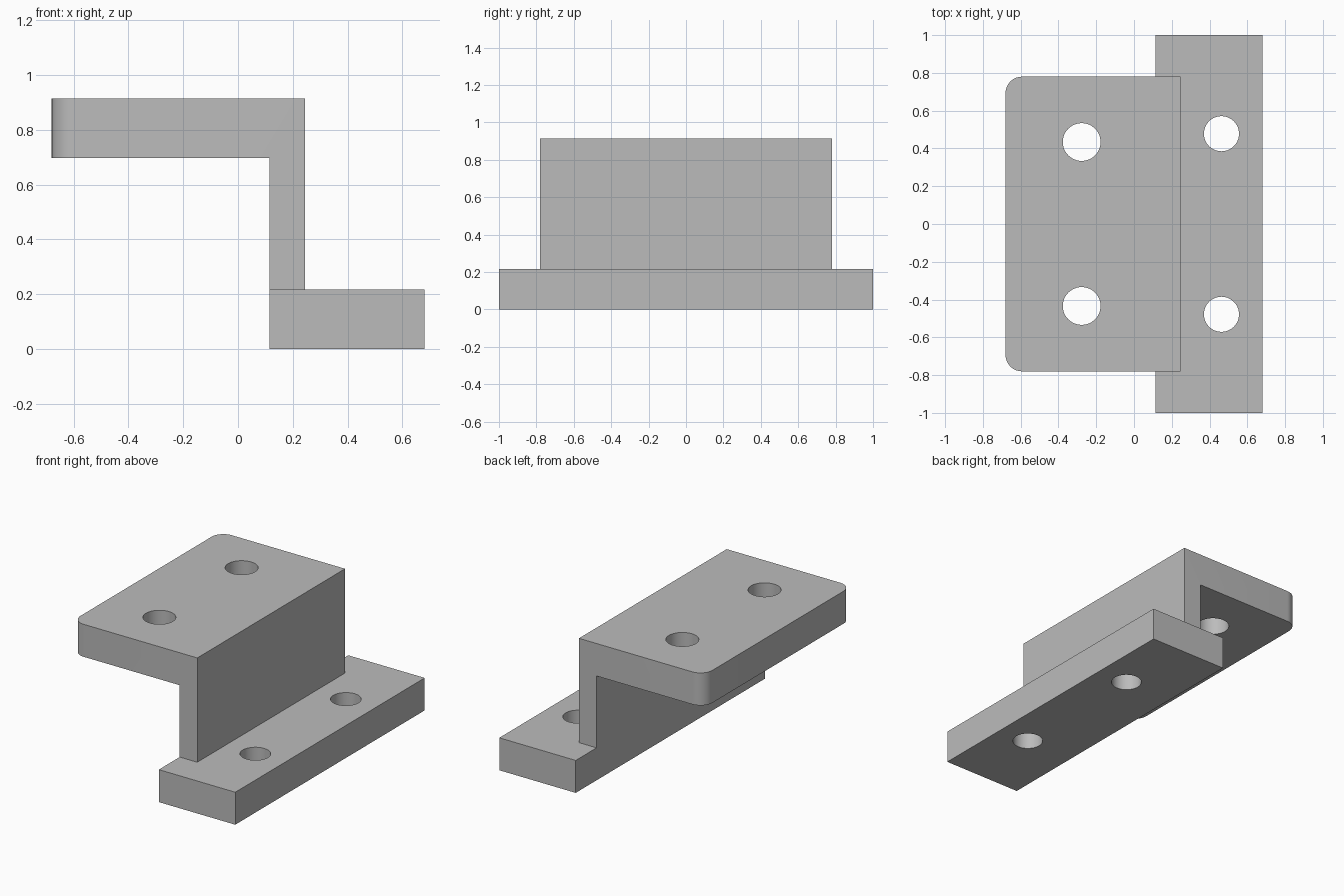
import bpy, bmesh
from math import radians

default = bpy.data.objects.get("Cube")
if default:
    bpy.data.objects.remove(default, do_unlink=True)

grey = bpy.data.materials.new("plain grey")
grey.use_nodes = True
grey.diffuse_color = (0.5, 0.5, 0.5, 1)
grey.node_tree.nodes["Principled BSDF"].inputs["Base Color"].default_value = (0.5, 0.5, 0.5, 1)

LEFT, RIGHT = -0.68, 0.68       # overall ends
WEB_IN, WEB_OUT = 0.115, 0.245  # faces of the upright wall
BASE_TOP, PLATE_BOTTOM, PLATE_TOP = 0.217, 0.697, 0.914


def extrude_profile(name, profile, half_width, corner_radius=0):
    """Extrude an x-z profile along y, rounding the vertical edges at the far end."""
    bm = bmesh.new()
    face = bm.faces.new([bm.verts.new((x, -half_width, z)) for x, z in profile])
    new = bmesh.ops.extrude_face_region(bm, geom=[face])["geom"]
    moved = [v for v in new if isinstance(v, bmesh.types.BMVert)]
    bmesh.ops.translate(bm, verts=moved, vec=(0, 2 * half_width, 0))
    if corner_radius:
        corners = [e for e in bm.edges
                   if all(abs(v.co.x - LEFT) < 1e-4 for v in e.verts)
                   and abs(e.verts[0].co.z - e.verts[1].co.z) > 0.01]
        bmesh.ops.bevel(bm, geom=corners, offset=corner_radius, segments=10,
                        profile=0.5, affect='EDGES')
    bmesh.ops.recalc_face_normals(bm, faces=bm.faces)
    mesh = bpy.data.meshes.new(name)
    bm.to_mesh(mesh)
    bm.free()
    mesh.materials.append(grey)
    obj = bpy.data.objects.new(name, mesh)
    bpy.context.collection.objects.link(obj)
    return obj


def drill_pair(obj, x, y, z, radius):
    """Drill two mirrored vertical holes, then smooth the curved walls."""
    for side in (-1, 1):
        bpy.ops.mesh.primitive_cylinder_add(vertices=48, radius=radius, depth=0.5,
                                            location=(x, side * y, z))
        cutter = bpy.context.object
        cutter.name = "hole_cutter"
        cutter.hide_render = True
        cutter.data.materials.append(grey)
        mod = obj.modifiers.new("hole", 'BOOLEAN')
        mod.operation = 'DIFFERENCE'
        mod.solver = 'EXACT'
        mod.object = cutter
        bpy.ops.object.select_all(action='DESELECT')
        obj.select_set(True)
        bpy.context.view_layer.objects.active = obj
        bpy.ops.object.modifier_apply(modifier=mod.name)
        bpy.data.objects.remove(cutter, do_unlink=True)
    bpy.ops.object.shade_smooth_by_angle(angle=radians(30))


# Base bar
base = extrude_profile("base_bar", [(WEB_IN, 0), (RIGHT, 0),
                                    (RIGHT, BASE_TOP), (WEB_IN, BASE_TOP)], 1.0)
drill_pair(base, 0.463, 0.478, BASE_TOP / 2, 0.093)

# Upright wall and overhanging top plate in one bent piece
bracket = extrude_profile("angle_bracket", [
    (WEB_IN, BASE_TOP), (WEB_OUT, BASE_TOP), (WEB_OUT, PLATE_TOP),
    (LEFT, PLATE_TOP), (LEFT, PLATE_BOTTOM), (WEB_IN, PLATE_BOTTOM)], 0.78, 0.087)
drill_pair(bracket, -0.277, 0.434, (PLATE_BOTTOM + PLATE_TOP) / 2, 0.1)
